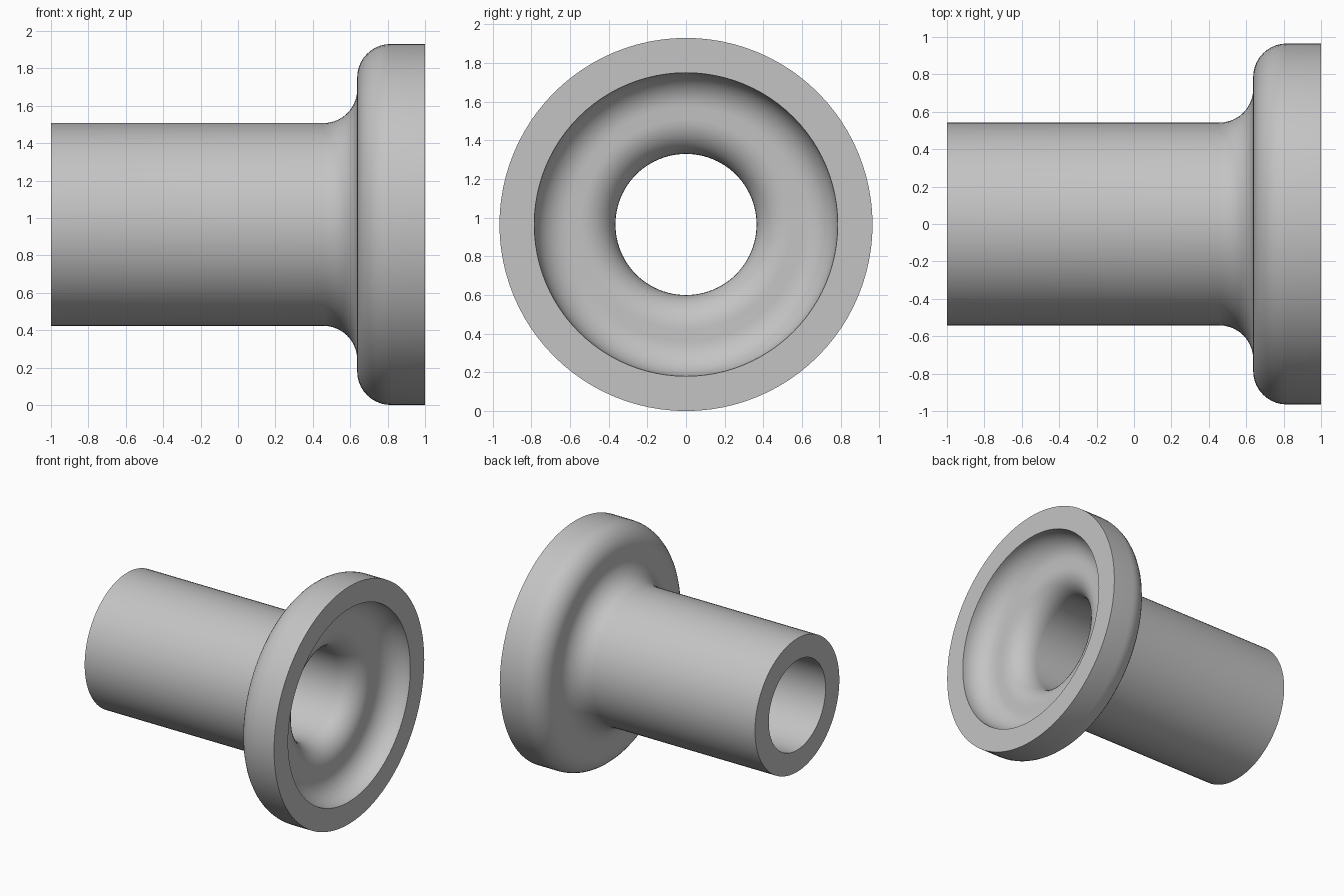
import bpy
import bmesh
from math import cos, sin, pi, radians
from mathutils import Matrix, Vector

cube = bpy.data.objects.get("Cube")
if cube:
    bpy.data.objects.remove(cube, do_unlink=True)

# Main dimensions: radii about the x axis and positions along it
BORE, TUBE, RECESS, FLANGE = 0.365, 0.542, 0.785, 0.965
BACK, FACE, FLOOR, RIM = -1.0, 0.637, 0.817, 1.0
FILLET = 0.18
SIDES, STEPS = 96, 10


def arc(x, r, start, end):
    """Fillet points around the centre (x, r), angles in degrees."""
    angles = [radians(start + (end - start) * i / STEPS) for i in range(STEPS + 1)]
    return [(x + FILLET * cos(a), r + FILLET * sin(a)) for a in angles]


# Closed wall section as (x, radius): outside first, then back along the inside
section = [(BACK, TUBE)]
section += arc(FACE - FILLET, TUBE + FILLET, -90, 0)
section += arc(FACE + FILLET, FLANGE - FILLET, 180, 90)
section += [(RIM, FLANGE), (RIM, RECESS)]
section += arc(FLOOR + FILLET, RECESS - FILLET, 90, 180)
section += arc(FLOOR - FILLET, BORE + FILLET, 0, -90)
section += [(BACK, BORE)]

# Turn the section around the x axis
bm = bmesh.new()
verts = [bm.verts.new((x, 0, r)) for x, r in section]
edges = [bm.edges.new((v, verts[(i + 1) % len(verts)])) for i, v in enumerate(verts)]
bmesh.ops.spin(bm, geom=verts + edges, cent=Vector(), axis=(1, 0, 0),
               angle=2 * pi, steps=SIDES, use_merge=False)
bmesh.ops.remove_doubles(bm, verts=bm.verts[:], dist=0.0005)
bmesh.ops.recalc_face_normals(bm, faces=bm.faces[:])
bm.transform(Matrix.Translation((0, 0, FLANGE)))

mesh = bpy.data.meshes.new("flanged_sleeve")
bm.to_mesh(mesh)
bm.free()
sleeve = bpy.data.objects.new("flanged_sleeve", mesh)
bpy.context.collection.objects.link(sleeve)

# Plain grey material
grey = bpy.data.materials.new("plain_grey")
grey.use_nodes = True
colour = (0.55, 0.55, 0.55, 1)
grey.diffuse_color = colour
grey.node_tree.nodes["Principled BSDF"].inputs["Base Color"].default_value = colour
mesh.materials.append(grey)

# Smooth curves, crisp rims
bpy.ops.object.select_all(action="DESELECT")
sleeve.select_set(True)
bpy.context.view_layer.objects.active = sleeve
bpy.ops.object.shade_smooth_by_angle(angle=radians(30))
